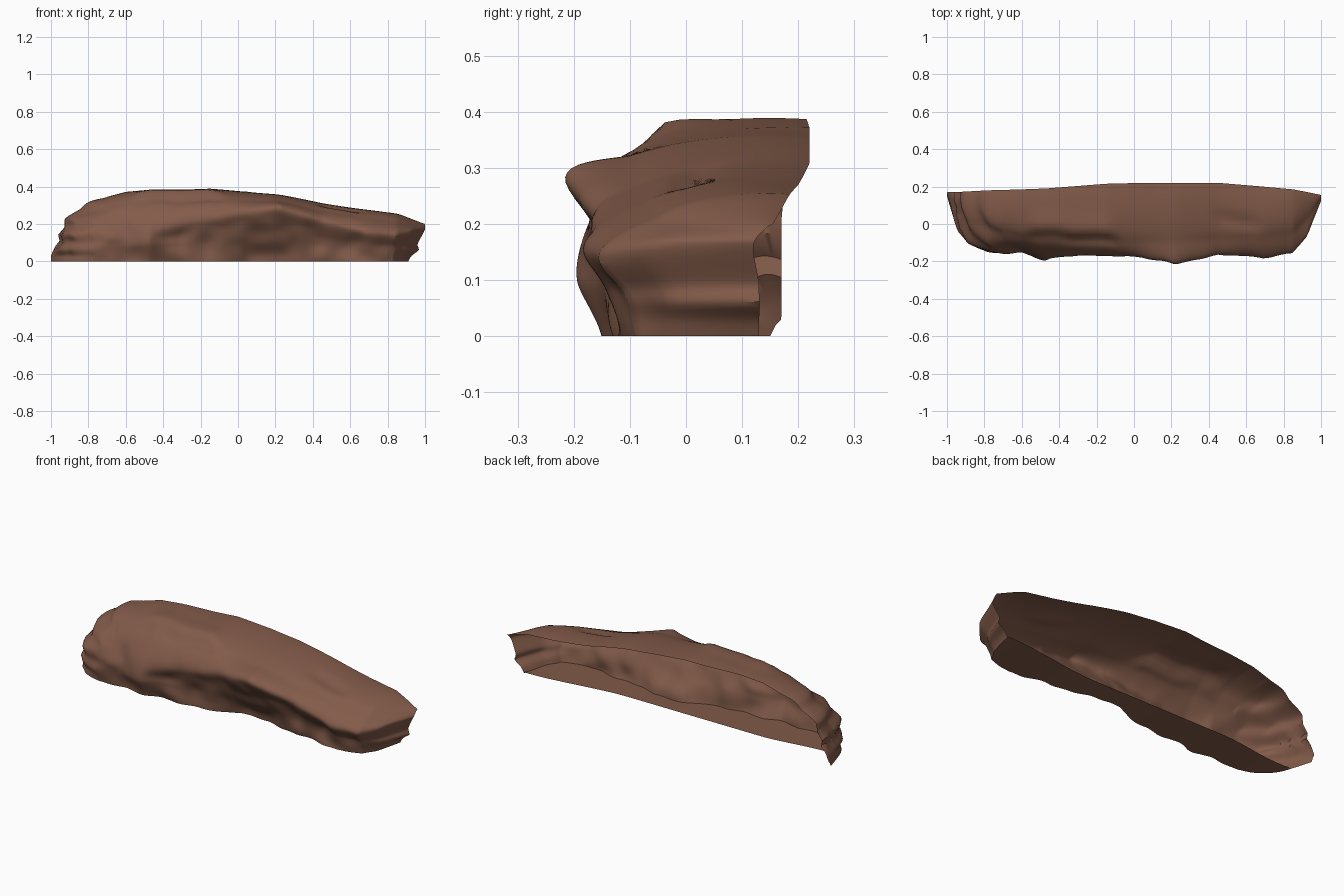
import bpy, bmesh, math
from mathutils import Vector, noise

if "Cube" in bpy.data.objects:
    bpy.data.objects.remove(bpy.data.objects["Cube"])

# Cross-sections along x: back rim (y,z), upper slope (y,z), lip (y,z), undercut (y,z), foot y
STATIONS = [
    (-1.00, .17, .03, .165, .025, .16, .02, .155, .01, .15),
    (-.955, .17, .12, .12, .12, .05, .08, .02, .04, .00),
    (-.93, .17, .205, .08, .19, -.02, .13, -.05, .06, -.05),
    (-.88, .175, .26, .04, .24, -.08, .17, -.11, .08, -.10),
    (-.77, .18, .325, .00, .295, -.12, .20, -.14, .08, -.14),
    (-.60, .185, .37, -.04, .33, -.12, .22, -.14, .09, -.12),
    (-.47, .19, .38, -.06, .34, -.17, .19, -.18, .10, -.14),
    (-.15, .215, .388, -.06, .35, -.17, .24, -.13, .12, -.10),
    (.05, .22, .375, -.06, .335, -.18, .265, -.10, .14, -.05),
    (.22, .22, .35, -.06, .325, -.22, .285, -.11, .14, -.05),
    (.45, .22, .31, -.05, .28, -.16, .22, -.10, .12, -.08),
    (.69, .20, .27, -.04, .25, -.18, .165, -.14, .08, -.13),
    (.85, .185, .25, -.02, .22, -.15, .155, -.12, .08, -.11),
    (.93, .17, .225, .05, .20, -.06, .16, -.03, .08, -.03),
    (1.00, .155, .20, .14, .19, .12, .16, .13, .09, .13),
]
NU, NV = 160, 40


def section(x):
    """Blend the two neighbouring stations into five control points."""
    for a, b in zip(STATIONS, STATIONS[1:]):
        if x <= b[0] + 1e-6:
            t = (x - a[0]) / (b[0] - a[0])
            s = [p + (q - p) * t for p, q in zip(a, b)]
            break
    return [Vector((s[1], s[2])), Vector((s[3], s[4])), Vector((s[5], s[6])),
            Vector((s[7], s[8])), Vector((s[9], 0))]


def curve(pts, t):
    """Catmull-Rom point along the section."""
    t *= len(pts) - 1
    i = min(int(t), len(pts) - 2)
    f = t - i
    p0, p1, p2, p3 = (pts[max(i - 1, 0)], pts[i], pts[i + 1], pts[min(i + 2, len(pts) - 1)])
    return .5 * (2 * p1 + (p2 - p0) * f + (2 * p0 - 5 * p1 + 4 * p2 - p3) * f * f
                 + (3 * p1 - p0 - 3 * p2 + p3) * f ** 3)


def step(a, b, t):
    t = max(0, min(1, (t - a) / (b - a)))
    return t * t * (3 - 2 * t)


def rock_point(u, v):
    x = -1 + 2 * u
    p = curve(section(x), v)
    y, z = p.x, p.y
    end = min(1, (1 - abs(x)) / .12)          # calm the relief at both ends
    wall = step(.3, .5, v)                    # 0 on the top, 1 on the front
    # boulders and chips, strongest near the foot
    lump = noise.noise(Vector((x * 4, y * 3, z * 5)))
    chip = noise.noise(Vector((x * 9, 3, z * 11)))
    y += wall * end * (.4 + .6 * step(.5, .7, v)) * (.03 * lump + .02 * chip)
    # gentle crown and a raised slab with a stepped edge left of centre
    top = (1 - wall) * end
    z += top * (.012 * math.sin(math.pi * min(1, v / .3)) + .006 * lump)
    slab = step(-.6, -.5, x) * (1 - step(-.15, -.05, x))
    edge = -.05 - .06 * (x + .3) + .015 * noise.noise(Vector((x * 8, 0, 0)))
    z += end * slab * (1 - step(.45, .55, v)) * (.016 * step(-.02, .02, y - edge) * (1 - step(0, .14, y - edge))
                                                 - .012 * math.exp(-((y - edge + .03) / .025) ** 2))
    # shallow notch on the right of the top
    d = (y - .02 + .15 * (x - .52)) / .03
    z -= top * .014 * math.exp(-d * d - ((x - .55) / .12) ** 4)
    # the right end is pulled in below its pointed tip
    if x > .8:
        x -= (x - .8) / .2 * (.09 * max(0, 1 - z / .17) - .025 * math.exp(-((z - .06) / .02) ** 2))
    # left end weathered into steps
    if x < -.7:
        x += .012 * math.sin(z * 75) * step(0, .05, z) * min(1, (x + 1) / .05)
    y = max(-.22, min(.22, y))
    return Vector((x, y, min(.4, max(0, z)) if v < 1 else 0))


# Rock ledge: weathered shell, open at the back, with a narrow flat underside
bm = bmesh.new()
grid = [[bm.verts.new(rock_point(i / NU, j / NV)) for j in range(NV + 1)] for i in range(NU + 1)]
for row in grid:
    foot = row[-1].co
    inner = .07 + .06 * step(.3, .9, foot.x) - .04 * step(.5, .9, -foot.x)
    row.append(bm.verts.new((foot.x, max(foot.y, inner), .005)))
for i in range(NU):
    for j in range(NV + 1):
        bm.faces.new((grid[i][j], grid[i][j + 1], grid[i + 1][j + 1], grid[i + 1][j]))
bmesh.ops.remove_doubles(bm, verts=bm.verts, dist=.0005)
mesh = bpy.data.meshes.new("rock_ledge")
bm.to_mesh(mesh)
bm.free()

stone = bpy.data.materials.new("brown stone")
stone.diffuse_color = (.225, .105, .068, 1)
stone.use_nodes = True
stone.node_tree.nodes["Principled BSDF"].inputs["Base Color"].default_value = stone.diffuse_color
mesh.materials.append(stone)

ledge = bpy.data.objects.new("rock_ledge", mesh)
bpy.context.collection.objects.link(ledge)
bpy.context.view_layer.objects.active = ledge
ledge.select_set(True)
bpy.ops.object.shade_smooth_by_angle(angle=math.radians(45))
